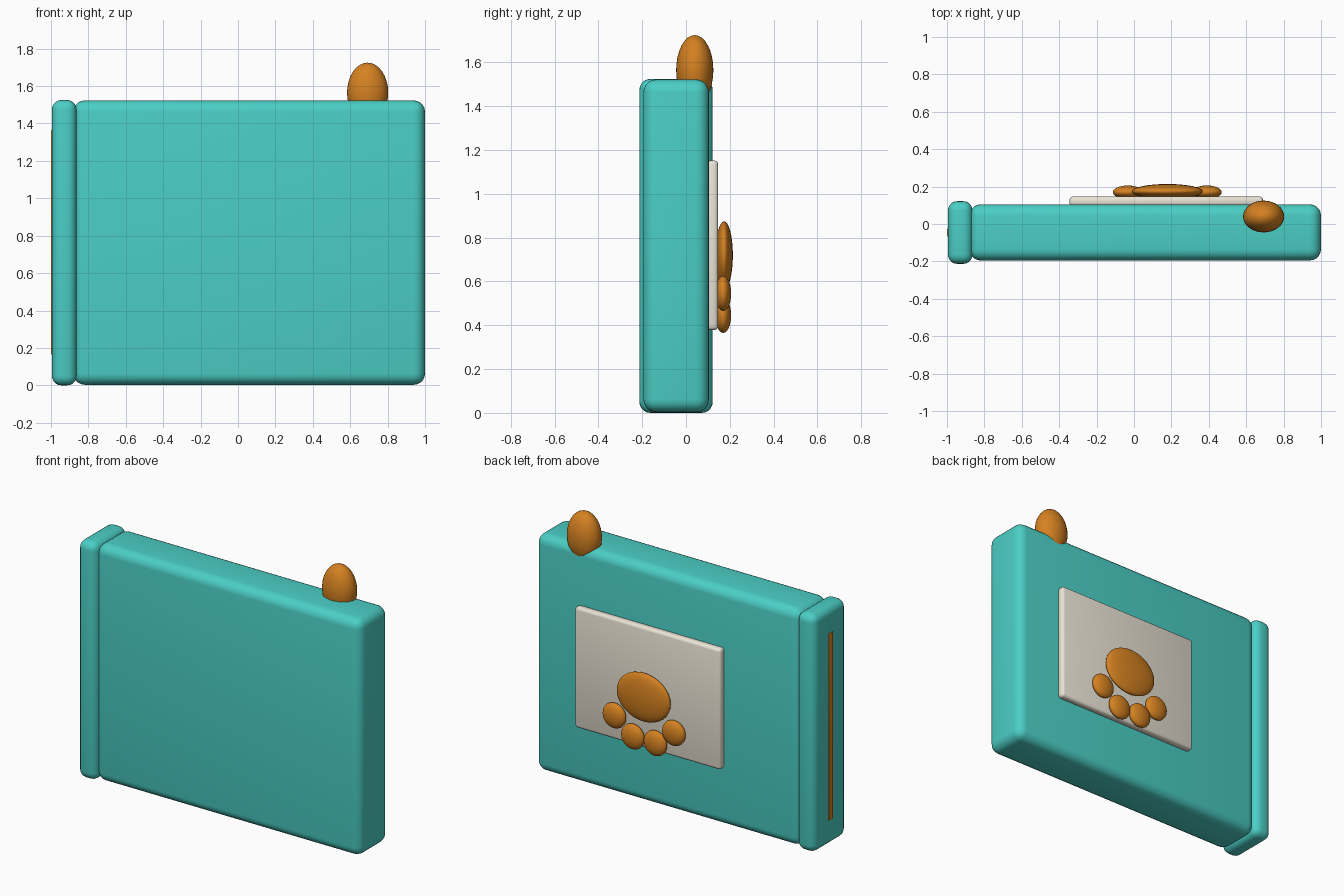
import bpy
import math

if "Cube" in bpy.data.objects:
    bpy.data.objects.remove(bpy.data.objects["Cube"])


def material(name, rgb):
    mat = bpy.data.materials.new(name)
    mat.diffuse_color = (*rgb, 1.0)
    mat.use_nodes = True
    mat.node_tree.nodes["Principled BSDF"].inputs["Base Color"].default_value = mat.diffuse_color
    return mat


TEAL = material("teal", (0.07, 0.62, 0.56))
ORANGE = material("orange", (0.66, 0.22, 0.015))
CREAM = material("cream", (0.83, 0.78, 0.67))


def rounded_box(name, low, high, radius, mat, segments=5):
    """Box between two corners with rounded edges."""
    centre = [(a + b) / 2 for a, b in zip(low, high)]
    bpy.ops.mesh.primitive_cube_add(size=1, location=centre)
    ob = bpy.context.object
    ob.name = name
    ob.scale = [b - a for a, b in zip(low, high)]
    bpy.ops.object.transform_apply(location=False, rotation=False, scale=True)
    bevel = ob.modifiers.new("round_edges", 'BEVEL')
    bevel.width = radius
    bevel.segments = segments
    bpy.ops.object.modifier_apply(modifier=bevel.name)
    bpy.ops.object.shade_smooth_by_angle(angle=math.radians(40))
    ob.data.materials.append(mat)
    return ob


def ellipsoid(name, centre, radii, mat):
    bpy.ops.mesh.primitive_uv_sphere_add(segments=32, ring_count=16, radius=1, location=centre)
    ob = bpy.context.object
    ob.name = name
    ob.scale = radii
    bpy.ops.object.transform_apply(location=False, rotation=False, scale=True)
    bpy.ops.object.shade_smooth()
    ob.data.materials.append(mat)
    return ob


# Thick main block and the slightly deeper spine along its left edge
rounded_box("main_block", (-0.88, -0.195, 0.003), (1.0, 0.105, 1.523), 0.06, TEAL)
rounded_box("spine", (-0.995, -0.213, 0.0), (-0.863, 0.122, 1.525), 0.05, TEAL)

# Thin stripe set in the outer face of the spine
rounded_box("spine_stripe", (-1.0, -0.066, 0.165), (-0.97, -0.024, 1.365), 0.005, ORANGE, 2)

# Label plate on the back face
rounded_box("label_plate", (-0.345, 0.095, 0.378), (0.69, 0.147, 1.152), 0.018, CREAM, 3)

# Paw print: one large pad with two mirrored pairs of toes
PAW_X = 0.178
ellipsoid("paw_pad", (PAW_X, 0.174, 0.72), (0.19, 0.04, 0.155), ORANGE)
for side, label in ((-1, "left"), (1, "right")):
    ellipsoid(f"outer_toe_{label}", (PAW_X + side * 0.211, 0.17, 0.545), (0.08, 0.036, 0.08), ORANGE)
    ellipsoid(f"inner_toe_{label}", (PAW_X + side * 0.08, 0.17, 0.445), (0.08, 0.036, 0.08), ORANGE)

# Egg-shaped tab standing on the top edge
ellipsoid("top_tab", (0.693, 0.04, 1.565), (0.11, 0.085, 0.16), ORANGE)
